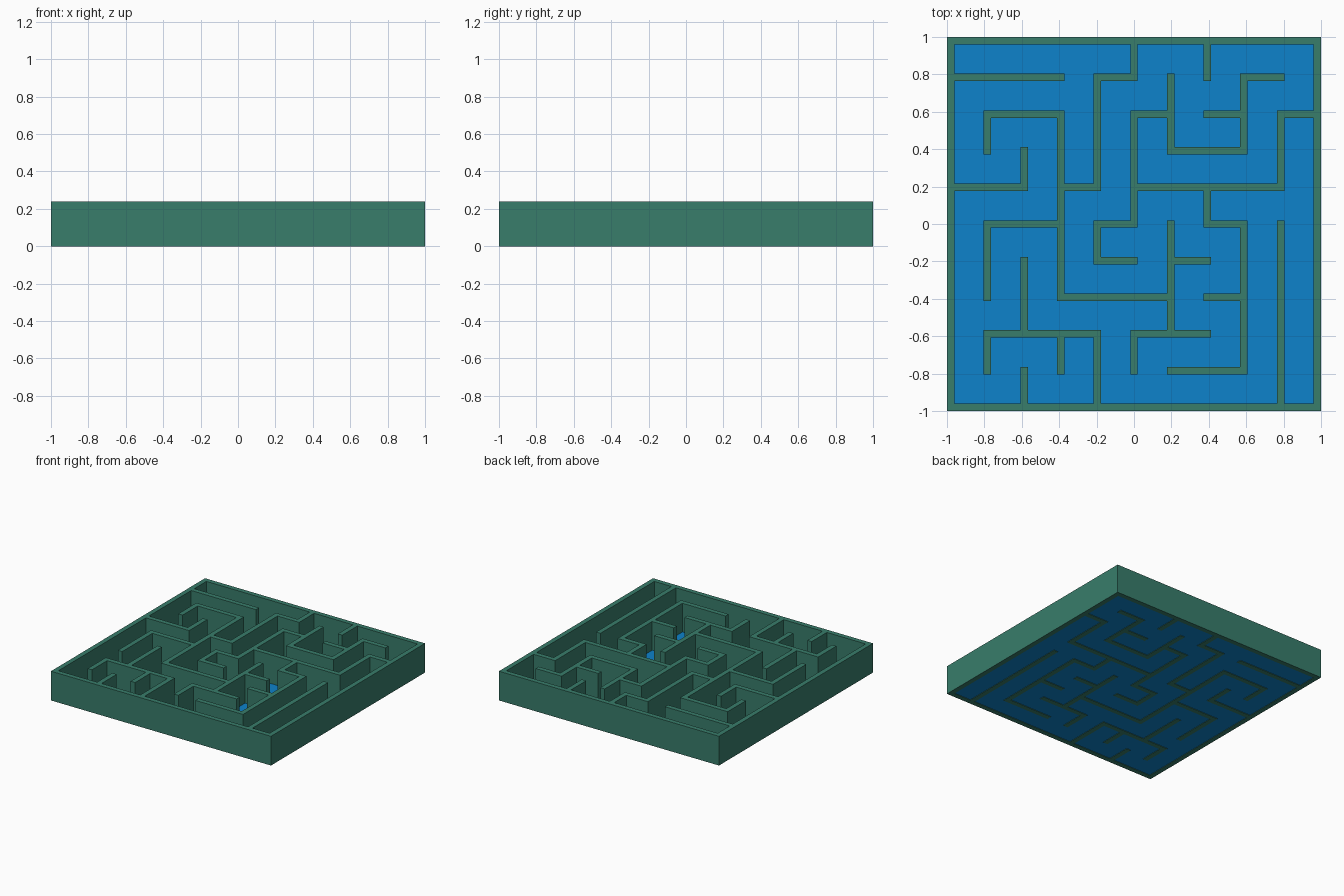
import bpy, bmesh

if "Cube" in bpy.data.objects:
    bpy.data.objects.remove(bpy.data.objects["Cube"])

N, THICK, HEIGHT = 10, 0.04, 0.24
PITCH = (2 - THICK) / N
FLOOR_Z = 0.004

# walls along x, per grid row: (start, end) columns
ROWS = {0: [(0, 10)], 1: [(6, 8)], 2: [(1, 4), (5, 7)], 3: [(3, 6), (7, 8)],
        4: [(4, 5), (6, 7)], 5: [(1, 3), (4, 5), (7, 8)],
        6: [(0, 2), (3, 4), (5, 9)], 7: [(6, 8)],
        8: [(1, 3), (5, 6), (7, 8), (9, 10)],
        9: [(0, 3), (4, 5), (8, 9)], 10: [(0, 10)]}
# walls along y, per grid column: (start, end) rows
COLS = {0: [(0, 10)], 1: [(1, 2), (3, 5), (7, 8)], 2: [(0, 1), (2, 4), (6, 7)],
        3: [(1, 2), (3, 8)], 4: [(0, 2), (4, 5), (6, 9)],
        5: [(1, 2), (5, 8), (9, 10)], 6: [(2, 5), (7, 9)],
        7: [(5, 6), (9, 10)], 8: [(1, 5), (7, 9)],
        9: [(0, 5), (6, 8)], 10: [(0, 10)]}


def material(name, rgb):
    mat = bpy.data.materials.new(name)
    mat.diffuse_color = (*rgb, 1)
    mat.use_nodes = True
    mat.node_tree.nodes["Principled BSDF"].inputs["Base Color"].default_value = mat.diffuse_color
    return mat


def add_object(name, bm, mat):
    mesh = bpy.data.meshes.new(name)
    bm.to_mesh(mesh)
    bm.free()
    mesh.materials.append(mat)
    obj = bpy.data.objects.new(name, mesh)
    bpy.context.collection.objects.link(obj)
    return obj


# edges of alternating posts (even cells) and gaps (odd cells)
line = []
for i in range(N + 1):
    line += [-1 + i * PITCH, -1 + i * PITCH + THICK]

solid = set()
for j, spans in ROWS.items():
    solid |= {(k, 2 * j) for a, b in spans for k in range(2 * a, 2 * b + 1)}
for i, spans in COLS.items():
    solid |= {(2 * i, k) for a, b in spans for k in range(2 * a, 2 * b + 1)}

# maze walls as one joined solid: caps on each cell, sides only on open edges
bm = bmesh.new()


def quad(points):
    bm.faces.new([bm.verts.new(p) for p in points])


for i, j in sorted(solid):
    x0, x1, y0, y1 = line[i], line[i + 1], line[j], line[j + 1]
    corners = [(x0, y0), (x1, y0), (x1, y1), (x0, y1)]
    quad([(x, y, HEIGHT) for x, y in corners])
    quad([(x, y, 0) for x, y in reversed(corners)])
    for k, (di, dj) in enumerate([(0, -1), (1, 0), (0, 1), (-1, 0)]):
        if (i + di, j + dj) not in solid:
            a, b = corners[k], corners[(k + 1) % 4]
            quad([(*a, 0), (*b, 0), (*b, HEIGHT), (*a, HEIGHT)])
bmesh.ops.remove_doubles(bm, verts=bm.verts, dist=1e-4)
add_object("maze_walls", bm, material("wall_green", (0.04, 0.205, 0.147)))

# floor sheet just above the wall bottoms
bm = bmesh.new()
r = 1 - THICK / 2
quad([(-r, -r, FLOOR_Z), (r, -r, FLOOR_Z), (r, r, FLOOR_Z), (-r, r, FLOOR_Z)])
add_object("maze_floor", bm, material("floor_blue", (0.004, 0.223, 0.597)))
